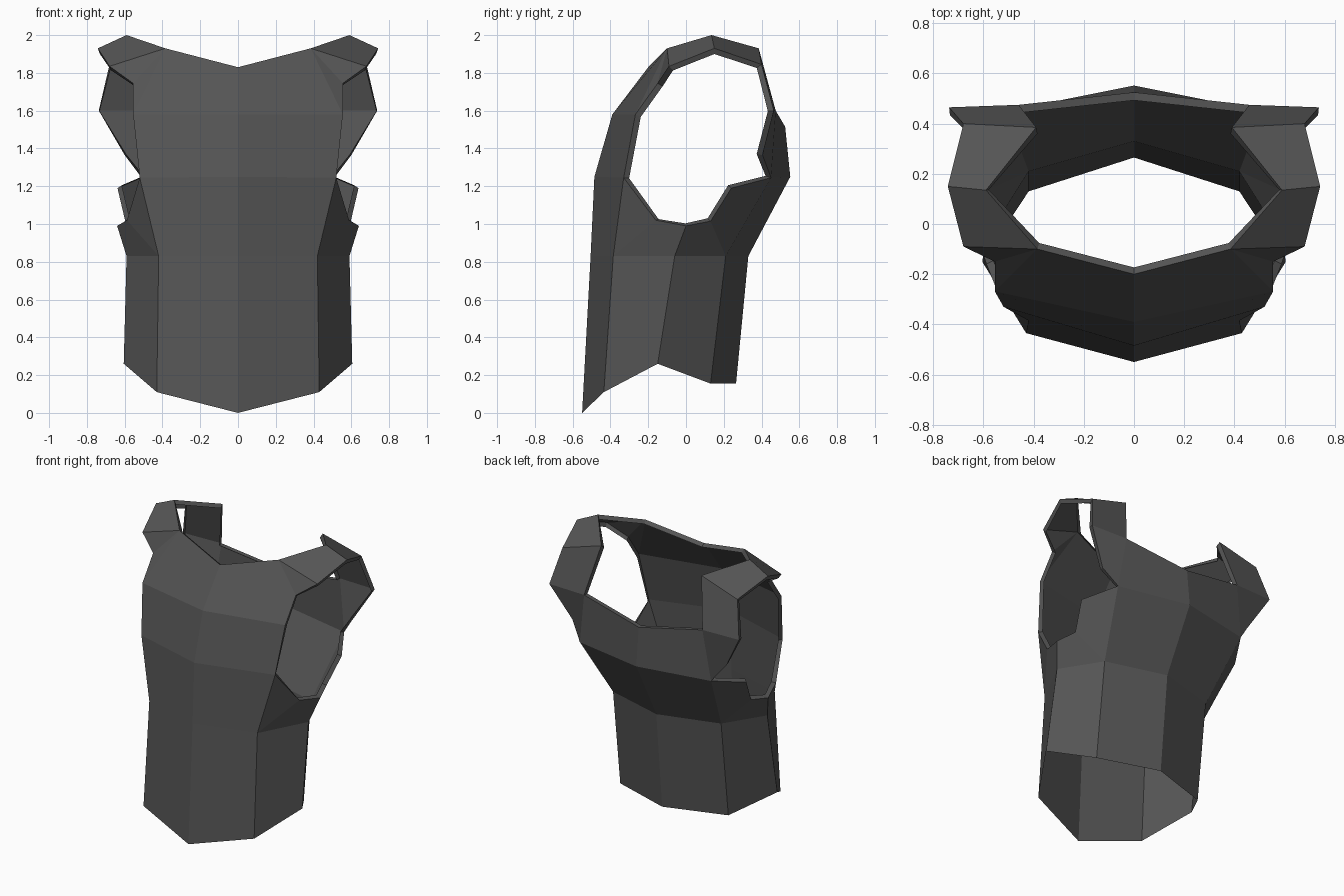
import bpy, bmesh

if "Cube" in bpy.data.objects:
    bpy.data.objects.remove(bpy.data.objects["Cube"])

bm = bmesh.new()


def row(*pts):
    return [bm.verts.new(p) for p in pts]


def bridge(low, high):
    # join two rows of equal length with quads
    for i in range(len(low) - 1):
        bm.faces.new((low[i], low[i + 1], high[i + 1], high[i]))


# Half-rings running from front centre round the side to back centre
hem = row((0, -.55, 0), (.43, -.435, .11), (.605, -.15, .26), (.42, .13, .155), (0, .265, .155))
waist = row((0, -.505, .83), (.42, -.385, .83), (.59, -.06, .83), (.42, .21, .83), (0, .33, .83))
chest = row((0, -.485, 1.25), (.52, -.33, 1.245))
bust = row((0, -.39, 1.58), (.555, -.268, 1.58))
neck = row((0, -.2, 1.83), (.385, -.1, 1.93))
back_chest = row((.51, .45, 1.245), (0, .552, 1.25))
back_neck = row((.46, .475, 1.6), (0, .525, 1.515))

# Armhole points: underarm, back edge, front strap edge
underarm = row((.588, -.16, 1.02), (.64, 0, .99), (.597, .13, 1.015), (.638, .24, 1.19))
blade = row((.60, .405, 1.365))[0]
front_edge = row((.555, -.15, 1.745))[0]

# Body and front panel
bridge(hem, waist)
bridge(waist[:2], chest)
bridge(chest, bust)
bridge(bust, neck)

# Underarm side panels
bm.faces.new((waist[1], underarm[0], chest[1]))
bridge(waist[1:4], underarm[:3])
bm.faces.new((waist[3], back_chest[0], underarm[3], underarm[2]))

# Back panel
bridge(waist[3:], back_chest)
bridge(back_chest, back_neck)

# Shoulder strap: outer and inner edges over the shoulder
outer = row((.68, -.09, 1.835), (.742, .15, 1.93), (.68, .4, 1.845), (.737, .465, 1.6))
inner = [neck[1]] + row((.59, .135, 2.0), (.39, .385, 1.93)) + [back_neck[0]]
bridge(outer, inner)
bm.faces.new((bust[1], front_edge, neck[1]))
bm.faces.new((front_edge, outer[0], neck[1]))
bm.faces.new((blade, outer[3], back_neck[0], back_chest[0]))

# Mirror to the other side
geom = bm.verts[:] + bm.edges[:] + bm.faces[:]
bmesh.ops.mirror(bm, geom=geom, axis='X', merge_dist=.001)
bmesh.ops.remove_doubles(bm, verts=bm.verts[:], dist=.001)
bmesh.ops.recalc_face_normals(bm, faces=bm.faces[:])
bm.normal_update()
front = min(bm.faces, key=lambda f: f.calc_center_median().y)
if front.normal.y > 0:
    bmesh.ops.reverse_faces(bm, faces=bm.faces[:])
    bm.normal_update()

# Turned-in rim round the neckline and armholes
openings = [e for e in bm.edges if e.is_boundary and min(v.co.z for v in e.verts) > .9]
inward = {}
for e in openings:
    for v in e.verts:
        inward[v] = v.co - v.normal * .032
rim = {v: bm.verts.new(co) for v, co in inward.items()}
for e in openings:
    loop = e.link_loops[0]
    a, b = loop.vert, loop.link_loop_next.vert
    bm.faces.new((b, a, rim[a], rim[b]))

mesh = bpy.data.meshes.new("tank_top")
bm.to_mesh(mesh)
bm.free()
top = bpy.data.objects.new("tank_top", mesh)
bpy.context.collection.objects.link(top)

# Dark cloth
cloth = bpy.data.materials.new("dark_cloth")
cloth.diffuse_color = (.09, .09, .09, 1)
cloth.use_nodes = True
cloth.node_tree.nodes["Principled BSDF"].inputs["Base Color"].default_value = cloth.diffuse_color
mesh.materials.append(cloth)
